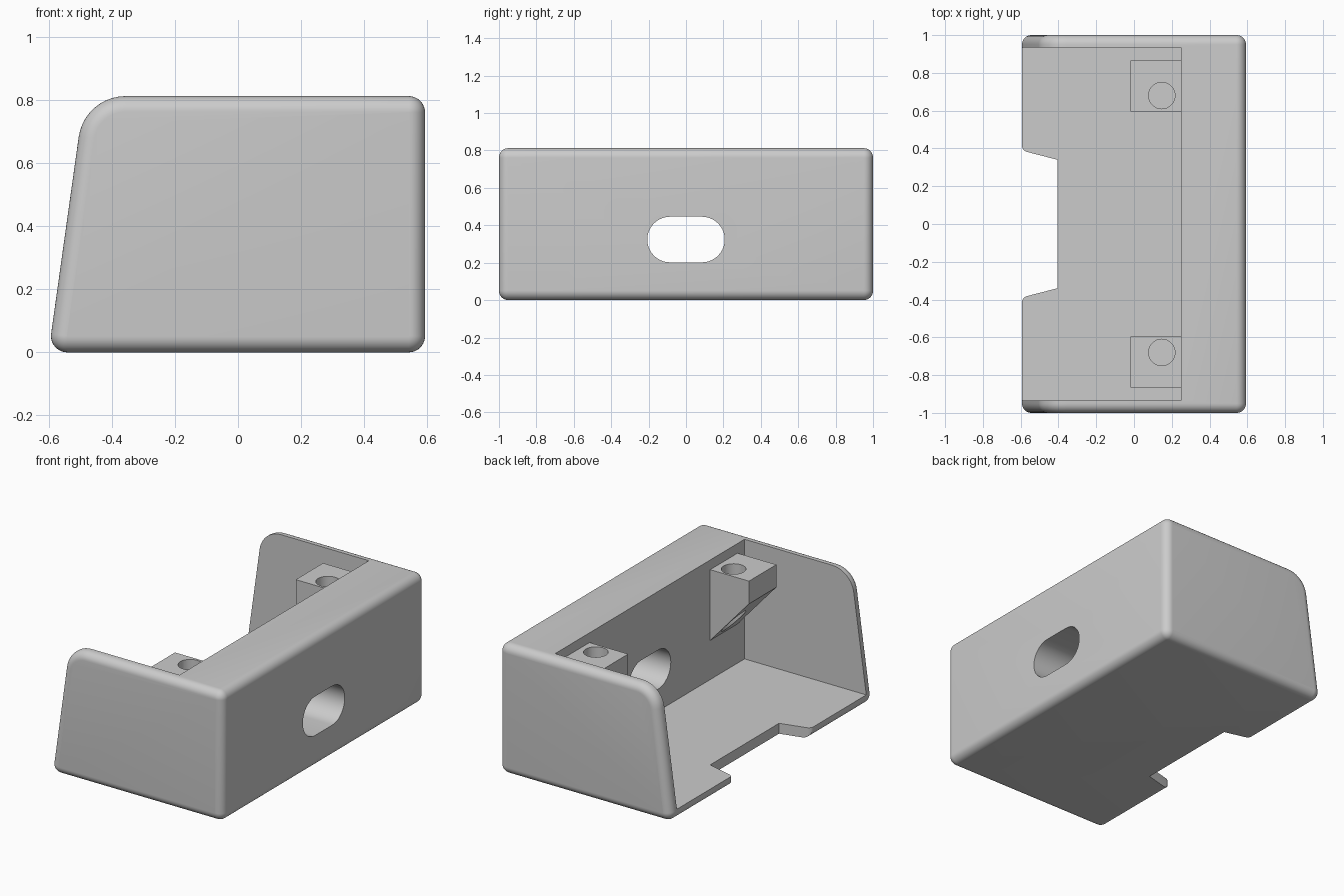
import bpy, bmesh
from math import sin, cos, radians, pi
from mathutils import Vector

if "Cube" in bpy.data.objects:
    bpy.data.objects.remove(bpy.data.objects["Cube"], do_unlink=True)

grey = bpy.data.materials.new("light grey plastic")
grey.use_nodes = True
grey.diffuse_color = (0.6, 0.6, 0.6, 1)
grey.node_tree.nodes["Principled BSDF"].inputs["Base Color"].default_value = (0.6, 0.6, 0.6, 1)


def loft(name, rings):
    """Solid through a list of equal-length closed rings, capped at both ends."""
    bm = bmesh.new()
    loops = [[bm.verts.new(p) for p in ring] for ring in rings]
    n = len(loops[0])
    for a, b in zip(loops, loops[1:]):
        for i in range(n):
            j = (i + 1) % n
            bm.faces.new((a[i], a[j], b[j], b[i]))
    bm.faces.new(loops[0])
    bm.faces.new(loops[-1])
    bmesh.ops.recalc_face_normals(bm, faces=bm.faces)
    mesh = bpy.data.meshes.new(name)
    bm.to_mesh(mesh)
    bm.free()
    mesh.materials.append(grey)
    obj = bpy.data.objects.new(name, mesh)
    bpy.context.collection.objects.link(obj)
    return obj


def prism(name, points, axis, low, high):
    """Extrude a flat outline along one axis."""
    def place(p, h):
        q = list(p)
        q.insert(axis, h)
        return Vector(q)
    return loft(name, [[place(p, h) for p in points] for h in (low, high)])


def arc(cx, cy, r, start, end, steps=10):
    angles = [radians(start + (end - start) * i / steps) for i in range(steps + 1)]
    return [(cx + r * cos(a), cy + r * sin(a)) for a in angles]


def rectangle(x0, x1, y0, y1):
    return [(x0, y0), (x1, y0), (x1, y1), (x0, y1)]


def activate(obj):
    bpy.ops.object.select_all(action="DESELECT")
    obj.select_set(True)
    bpy.context.view_layer.objects.active = obj


def cut(obj, cutter):
    mod = obj.modifiers.new("cut", "BOOLEAN")
    mod.operation = "DIFFERENCE"
    mod.solver = "EXACT"
    mod.object = cutter
    activate(obj)
    bpy.ops.object.modifier_apply(modifier=mod.name)
    bpy.data.objects.remove(cutter, do_unlink=True)


def finish(obj):
    activate(obj)
    bpy.ops.object.shade_smooth_by_angle(angle=radians(30))


# Rounded body: side outline lofted along y, shrinking at both ends
EDGE = 0.05


def outline(inset, y):
    r = EDGE + 0.002
    corners = [(-0.541, r, r, 172, 270), (0.541, r, r, 270, 360),
               (0.541, 0.8125 - r, r, 0, 90), (-0.3565, 0.6625, 0.15, 90, 172)]
    points = []
    for cx, cz, rad, start, end in corners:
        points += arc(cx, cz, rad - inset, start, end)
    return [(x, y, z) for x, z in points]


end_steps = [(EDGE * (1 - cos(t)), 1 - EDGE + EDGE * sin(t))
             for t in (pi / 2 * i / 8 for i in range(9))]
rings = [outline(d, -y) for d, y in reversed(end_steps)]
rings += [outline(d, y) for d, y in end_steps]
housing = loft("housing", rings)

# Open cavity
cut(housing, prism("cavity_cutter", rectangle(-1, 0.25, -0.935, 0.935), 2, 0.065, 1))

# Notch in the floor with rounded outer corners
half = [(-0.405, 0.34)] + arc(-0.555, 0.42, 0.04, 255, 180) + [(-0.7, 0.42)]
notch = half + [(x, -y) for x, y in reversed(half)]
cut(housing, prism("notch_cutter", notch, 2, -0.5, 0.3))

# Oblong opening through the thick wall
slot = arc(0.085, 0.324, 0.122, -90, 90, 20) + arc(-0.085, 0.324, 0.122, 90, 270, 20)
cut(housing, prism("slot_cutter", slot, 0, 0.1, 0.8))
finish(housing)

# Screw brackets with a sloped underside and a vertical hole
profile = [(0.25, 0.31), (0.25, 0.752), (-0.018, 0.752), (-0.018, 0.61)]
for side, name in ((1, "back_bracket"), (-1, "front_bracket")):
    bracket = prism(name, profile, 1, side * 0.596, side * 0.866)
    hole = arc(0.147, side * 0.68, 0.07, 0, 348.75, 31)
    cut(bracket, prism("hole_cutter", hole, 2, 0.1, 1))
    finish(bracket)
